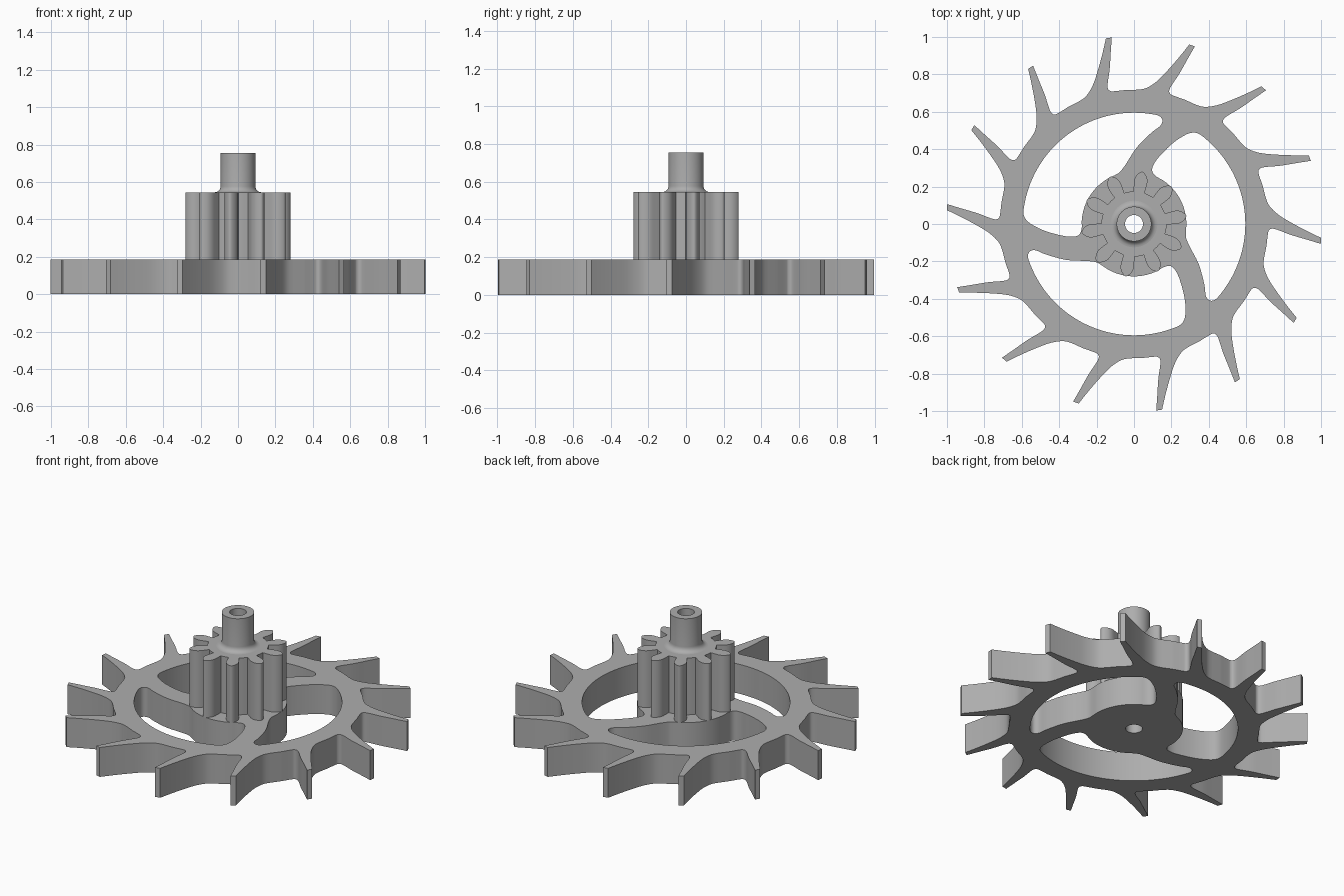
import bpy
import bmesh
from math import sin, cos, radians, pi
from mathutils import Vector

cube = bpy.data.objects.get("Cube")
if cube:
    bpy.data.objects.remove(cube, do_unlink=True)

metal = bpy.data.materials.new("plain_grey")
metal.use_nodes = True
GREY = (0.42, 0.42, 0.42, 1)
metal.diffuse_color = GREY
metal.node_tree.nodes["Principled BSDF"].inputs["Base Color"].default_value = GREY

WHEEL_TOP, PINION_TOP, SHAFT_TOP = 0.186, 0.545, 0.755
BORE, SHAFT = 0.048, 0.093


def polar(deg, r):
    return Vector((r * cos(radians(deg)), r * sin(radians(deg))))


def arc(r, start, end, steps):
    return [polar(start + (end - start) * i / steps, r) for i in range(steps + 1)]


def spline(pts, steps=4, closed=False):
    """Smooth curve through the given points."""
    n, out = len(pts), []
    for i in range(n if closed else n - 1):
        if closed:
            a, b, c, d = (pts[(i + k) % n] for k in (-1, 0, 1, 2))
        else:
            a, b, c, d = (pts[min(max(i + k, 0), n - 1)] for k in (-1, 0, 1, 2))
        for s in range(steps):
            t = s / steps
            out.append(b + (c - a) * t / 2 + (a - b * 2.5 + c * 2 - d / 2) * t * t
                       + (b * 3 - a - c * 3 + d) * t ** 3 / 2)
    return out if closed else out + [pts[-1]]


def turned(pts, deg):
    c, s = cos(radians(deg)), sin(radians(deg))
    return [Vector((p.x * c - p.y * s, p.x * s + p.y * c)) for p in pts]


def finish(name, bm):
    bmesh.ops.recalc_face_normals(bm, faces=bm.faces)
    mesh = bpy.data.meshes.new(name)
    bm.to_mesh(mesh)
    bm.free()
    mesh.materials.append(metal)
    ob = bpy.data.objects.new(name, mesh)
    bpy.context.collection.objects.link(ob)
    bpy.ops.object.select_all(action='DESELECT')
    ob.select_set(True)
    bpy.context.view_layer.objects.active = ob
    bpy.ops.object.shade_smooth_by_angle(angle=radians(32))
    return ob


def plate(name, loops, z0, z1):
    """Extrude an outline with holes."""
    bm = bmesh.new()
    for pts in loops:
        vs = [bm.verts.new((p.x, p.y, z0)) for p in pts]
        for a, b in zip(vs, vs[1:] + vs[:1]):
            bm.edges.new((a, b))
    bmesh.ops.triangle_fill(bm, edges=bm.edges[:], use_beauty=True, normal=(0, 0, 1))
    ext = bmesh.ops.extrude_face_region(bm, geom=bm.faces[:], use_keep_orig=True)
    top = [g for g in ext["geom"] if isinstance(g, bmesh.types.BMVert)]
    bmesh.ops.translate(bm, verts=top, vec=(0, 0, z1 - z0))
    return finish(name, bm)


bore = arc(BORE, 0, 360, 40)[:-1]

# Toothed wheel: swept teeth outside, three openings leaving curved spokes
TEETH = 14
back = [polar(*p) for p in ((114.5, .718), (110.5, .73), (106.4, .776), (103, .85),
                            (100.4, .93), (98.6, 1.004))]
front = [polar(*p) for p in ((96.8, 1.004), (97.8, .92), (98.9, .84), (100.6, .765),
                             (100.9, .737), (100.2, .723), (98.8, .718), (93.5, .718))]
tooth = spline(back) + spline(front)
rim = [p for k in range(TEETH) for p in turned(tooth, -360 / TEETH * k)]

spoke_out = [(-.586, .038), (-.555, .003), (-.476, -.037), (-.37, -.065),
             (-.312, -.066), (-.288, -.05)]
spoke_in = [(-.08, .274), (-.065, .29), (-.04, .325), (.015, .41), (.095, .49),
            (.138, .522), (.152, .548), (.145, .569)]
opening = spline(arc(.595, 78, 173, 20) + [Vector(p) for p in spoke_out]
                 + arc(.28, 184, 112, 10) + [Vector(p) for p in spoke_in],
                 steps=3, closed=True)
openings = [turned(opening, 120 * k) for k in range(3)]
plate("toothed_wheel", [rim, bore] + openings, 0, WHEEL_TOP)

# Pinion: ten rounded leaves
LEAVES = 10
half = [(.172, .029), (.2, .033), (.23, .036), (.255, .03), (.275, .015), (.283, 0)]
side = [Vector(p) for p in half]
leaf = spline([Vector((p.x, -p.y)) for p in side] + side[-2::-1], steps=3)
pinion = []
for k in range(LEAVES):
    angle = 81 + 360 / LEAVES * k
    pinion += turned(leaf, angle) + arc(.174, angle + 15, angle + 21, 2)
plate("pinion", [pinion, bore], WHEEL_TOP - .001, PINION_TOP)

# Hollow shaft with a flared foot
FLARE = .032
profile = [(BORE, PINION_TOP - .001)]
profile += [(SHAFT + FLARE * (1 - sin(a)), PINION_TOP + FLARE * (1 - cos(a)))
            for a in (pi / 2 * i / 6 for i in range(7))]
profile += [(SHAFT, SHAFT_TOP), (BORE, SHAFT_TOP)]
bm = bmesh.new()
vs = [bm.verts.new((r, 0, z)) for r, z in profile]
edges = [bm.edges.new(e) for e in zip(vs, vs[1:] + vs[:1])]
bmesh.ops.spin(bm, geom=vs + edges, cent=(0, 0, 0), axis=(0, 0, 1),
               angle=2 * pi, steps=48, use_duplicate=False)
bmesh.ops.remove_doubles(bm, verts=bm.verts, dist=1e-5)
finish("hollow_shaft", bm)
